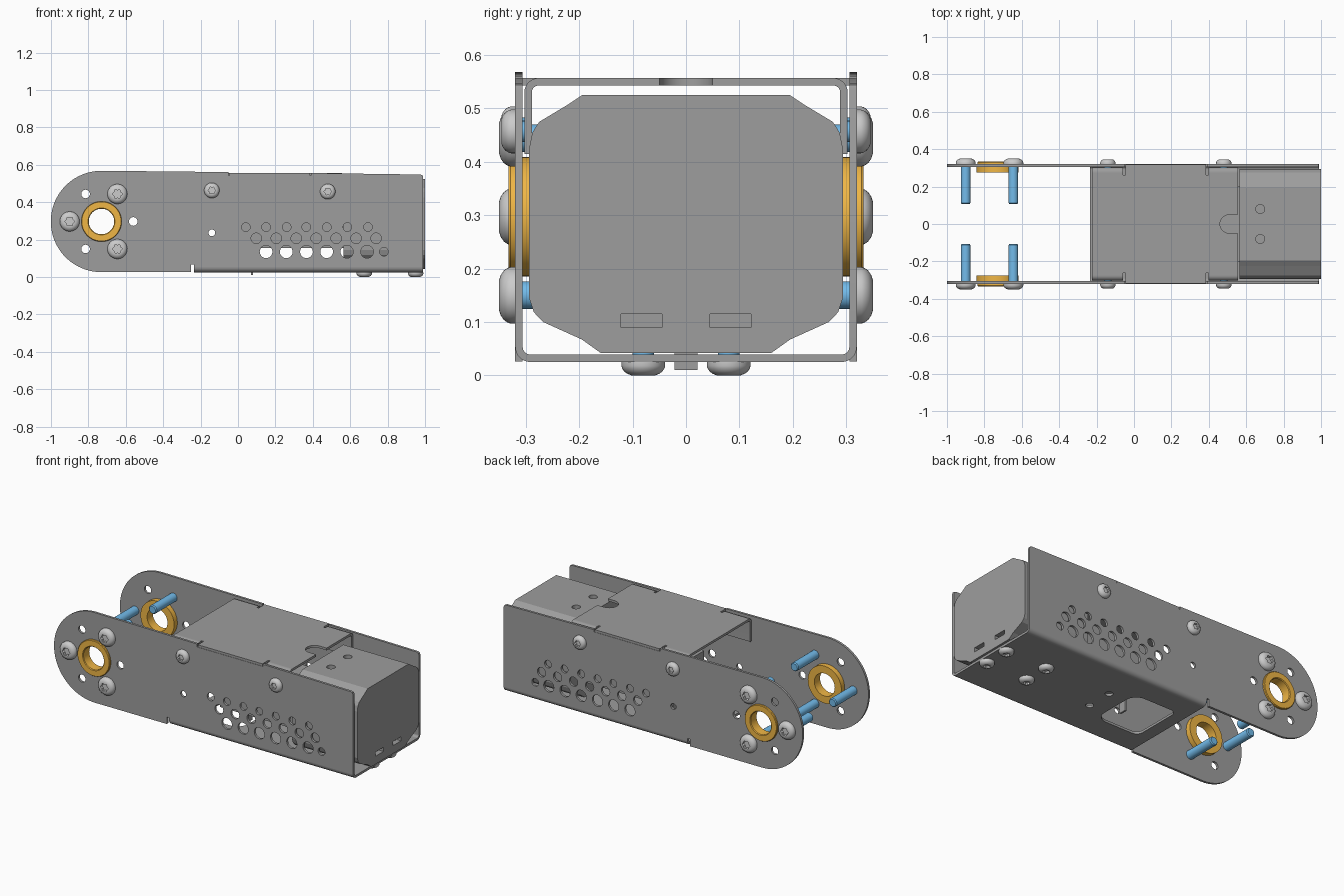
import bpy, bmesh
from math import pi, sin, cos
from mathutils import Matrix, Vector

if "Cube" in bpy.data.objects:
    bpy.data.objects.remove(bpy.data.objects["Cube"])

# local (x, y, z) -> world, for outlines drawn on the plane facing each axis
PLANES = {
    'x': Matrix(((0, 0, 1), (1, 0, 0), (0, 1, 0))).to_4x4(),
    'y': Matrix(((1, 0, 0), (0, 0, -1), (0, 1, 0))).to_4x4(),
    'z': Matrix.Identity(4),
}


def material(name, col):
    m = bpy.data.materials.new(name)
    m.diffuse_color = (*col, 1)
    m.use_nodes = True
    m.node_tree.nodes["Principled BSDF"].inputs["Base Color"].default_value = m.diffuse_color
    return m


BLUE = material("blue_metal", (0.17, 0.50, 0.83))
GOLD = material("gold_metal", (0.87, 0.47, 0.06))
DARK = material("dark_sheet_metal", (0.34, 0.34, 0.34))


def finish(ob, mat=None):
    if mat:
        ob.data.materials.append(mat)
    bpy.ops.object.select_all(action='DESELECT')
    ob.select_set(True)
    bpy.context.view_layer.objects.active = ob
    bpy.ops.object.shade_smooth_by_angle(angle=0.6)
    return ob


def arc(cx, cy, r, a0, a1, n):
    return [(cx + r * cos((a0 + (a1 - a0) * i / n) * pi / 180),
             cy + r * sin((a0 + (a1 - a0) * i / n) * pi / 180)) for i in range(n + 1)]


def circle(cx, cy, r, n=24):
    return arc(cx, cy, r, 0, 360, n)[:-1]


def extrude(name, axis, a, b, outline, holes=()):
    """Filled outline with holes, extruded from a to b along an axis."""
    cu = bpy.data.curves.new(name, 'CURVE')
    cu.dimensions, cu.fill_mode, cu.extrude = '2D', 'BOTH', abs(b - a) / 2
    for loop in [outline, *holes]:
        sp = cu.splines.new('POLY')
        sp.points.add(len(loop) - 1)
        for p, (u, v) in zip(sp.points, loop):
            p.co = (u, v, 0, 1)
        sp.use_cyclic_u = True
    tmp = bpy.data.objects.new(name + "_curve", cu)
    bpy.context.collection.objects.link(tmp)
    dg = bpy.context.evaluated_depsgraph_get()
    me = bpy.data.meshes.new_from_object(tmp.evaluated_get(dg))
    bpy.data.objects.remove(tmp)
    offset = Vector([(a + b) / 2 if axis == k else 0 for k in 'xyz'])
    me.transform(Matrix.Translation(offset) @ PLANES[axis])
    bm = bmesh.new()
    bm.from_mesh(me)
    bmesh.ops.remove_doubles(bm, verts=bm.verts, dist=1e-5)
    bmesh.ops.recalc_face_normals(bm, faces=bm.faces)
    bm.to_mesh(me)
    bm.free()
    me.materials.clear()
    ob = bpy.data.objects.new(name, me)
    bpy.context.collection.objects.link(ob)
    return finish(ob, DARK)


def lathe(name, profile, loc, direction, mat=None, closed=False, n=36):
    """Revolve (radius, height[, lobe]) points; lobe gives a six-lobed ring."""
    bm = bmesh.new()
    rings = []
    for r, h, *lobe in profile:
        k = lobe[0] if lobe else 0
        rings.append([bm.verts.new((r * (1 + k * cos(6 * t)) * cos(t),
                                    r * (1 + k * cos(6 * t)) * sin(t), h))
                      for t in (2 * pi * i / n for i in range(n))])
    pairs = list(zip(rings, rings[1:]))
    if closed:
        pairs.append((rings[-1], rings[0]))
    else:
        bm.faces.new(rings[0])
        bm.faces.new(rings[-1])
    for p, q in pairs:
        for i in range(n):
            j = (i + 1) % n
            bm.faces.new((p[i], p[j], q[j], q[i]))
    bmesh.ops.recalc_face_normals(bm, faces=bm.faces)
    me = bpy.data.meshes.new(name)
    rot = Vector(direction).to_track_quat('Z', 'Y').to_matrix().to_4x4()
    bm.transform(Matrix.Translation(loc) @ rot)
    bm.to_mesh(me)
    bm.free()
    ob = bpy.data.objects.new(name, me)
    bpy.context.collection.objects.link(ob)
    return finish(ob, mat)


def screw(name, loc, direction, r, h, shaft_r, length):
    head = [(1, 0), (1, .3), (.96, .5), (.87, .72), (.72, .9), (.55, 1),
            (.42, 1, .14), (.42, .5, .14)]
    lathe(name + "_head", [(p[0] * r, p[1] * h, *p[2:]) for p in head], loc, direction)
    lathe(name + "_shaft", [(shaft_r, 0), (shaft_r, -length + .006),
                            (shaft_r - .005, -length)], loc, direction, BLUE, n=24)


# side plates
bolts = [(-.9, .297), (-.645, .444), (-.645, .15)]
cover_screws = [(-.14, .463), (.48, .457)]
side = arc(-.73, .297, .271, 270, 90, 40) + [
    (-.05, .561), (-.05, .543), (.39, .543), (.39, .556), (.975, .548),
    (.986, .544), (.99, .534), (.99, .053), (-.235, .053), (-.235, .068),
    (-.25, .068), (-.25, .026)]
vents = [circle(x, .267, .023) for x in (.042, .15, .26, .365, .475, .585, .695)]
vents += [circle(.098 + .1067 * i, .207, .028) for i in range(7)]
vents += [circle(.15 + .108 * i, .135, .034) for i in range(6)] + [circle(.78, .135, .023)]
small = [circle(-.815, .444, .023), circle(-.815, .15, .023),
         circle(-.56, .297, .023), circle(-.14, .236, .018)]
seats = [circle(-.73, .297, .095, 36)] + [circle(x, z, .025) for x, z in bolts]

for s, tag in ((-1, "front"), (1, "back")):
    d = (0, s, 0)
    extrude("side_plate_" + tag, 'y', s * .306, s * .32, side, vents + small + seats)
    # bend joining side plate and floor
    bend = arc(.292, .053, .028, 0, -90, 8) + arc(.292, .053, .014, -90, 0, 8)
    extrude("floor_bend_" + tag, 'x', -.235, .99, [(s * y, z) for y, z in bend])
    # flanged bearing
    lathe("bearing_" + tag, [(.068, -.045), (.112, -.045), (.112, -.014), (.094, -.014),
                             (.094, 0), (.108, 0), (.108, .009), (.105, .013),
                             (.072, .013), (.068, .009)],
          (-.73, s * .32, .297), d, GOLD, closed=True, n=48)
    for i, (x, z) in enumerate(bolts):
        screw(f"joint_bolt_{tag}_{i}", (x, s * .32, z), d, .053, .03, .026, .213)
    for i, (x, z) in enumerate(cover_screws):
        screw(f"cover_screw_{tag}_{i}", (x, s * .32, z), d, .041, .026, .02, .03)
    # folded flaps of the lid
    flap = [(.303, .415), (.303, .53)] + arc(.276, .53, .027, 0, 90, 8)
    flap += arc(.276, .53, .013, 90, 0, 8) + [(.289, .415)]
    for x0, x1, end in ((-.225, -.058, "rear"), (.398, .555, "fore")):
        extrude(f"lid_flap_{tag}_{end}", 'x', x0, x1, [(s * y, z) for y, z in flap])

# floor with opening
opening = (arc(.06, .09, .07, 0, 90, 8) + arc(-.12, .12, .04, 90, 180, 6)
           + arc(-.12, -.12, .04, 180, 270, 6) + arc(.06, -.09, .07, 270, 360, 8))
extrude("floor_plate", 'z', .025, .039,
        [(-.235, -.292), (.99, -.292), (.99, .292), (-.235, .292)],
        [opening, circle(.24, .08, .022), circle(.24, -.08, .022)])
for x in (.675, .95):
    for y in (-.08, .08):
        screw(f"floor_screw_{x}_{y}", (x, y, .025), (0, 0, -1), .041, .025, .02, .03)

# lid with side tabs and finger notch
half = [(-.225, .276), (-.058, .276), (-.058, .262), (-.045, .262), (-.045, .318),
        (.385, .318), (.385, .262), (.398, .262), (.398, .276), (.555, .276)]
notch = [(.555, .05)] + arc(.51, 0, .05, 90, 270, 14) + [(.555, -.05)]
extrude("lid", 'z', .543, .557, half + notch + [(x, -y) for x, y in reversed(half)])

# end housing with two top holes and two end slots
prof = [(.16, .042), (.195, .067), (.235, .085), (.268, .1), (.285, .118), (.294, .145),
        (.294, .425), (.288, .455), (.275, .475), (.25, .49), (.225, .505), (.195, .525)]
box = extrude("end_housing", 'x', .565, 1.0, prof + [(-y, z) for y, z in reversed(prof)])
cutters = []
for s in (-1, 1):
    cutters.append(lathe("hole_cutter", [(.024, 0), (.024, .1)], (.675, s * .08, .49),
                         (0, 0, 1), DARK, n=24))
    y0, y1 = sorted((s * .045, s * .122))
    cutters.append(extrude("slot_cutter", 'x', .97, 1.05,
                           [(y0, .09), (y1, .09), (y1, .115), (y0, .115)]))
for c in cutters:
    c.hide_render = True
    m = box.modifiers.new("cut", 'BOOLEAN')
    m.operation, m.solver, m.object = 'DIFFERENCE', 'EXACT', c
me = bpy.data.meshes.new_from_object(
    box.evaluated_get(bpy.context.evaluated_depsgraph_get()))
box.modifiers.clear()
me.materials.clear()
box.data = me
finish(box, DARK)
for p in me.polygons:
    p.material_index = 0
    p.use_smooth = False
for c in cutters:
    bpy.data.objects.remove(c)

# inner block and connector under it
extrude("inner_block", 'x', .02, .565, [(-.2, .155), (.2, .155), (.2, .33), (-.2, .33)])
extrude("connector", 'x', .07, .081, [(-.022, .01), (.022, .01), (.022, .155), (-.022, .155)])
